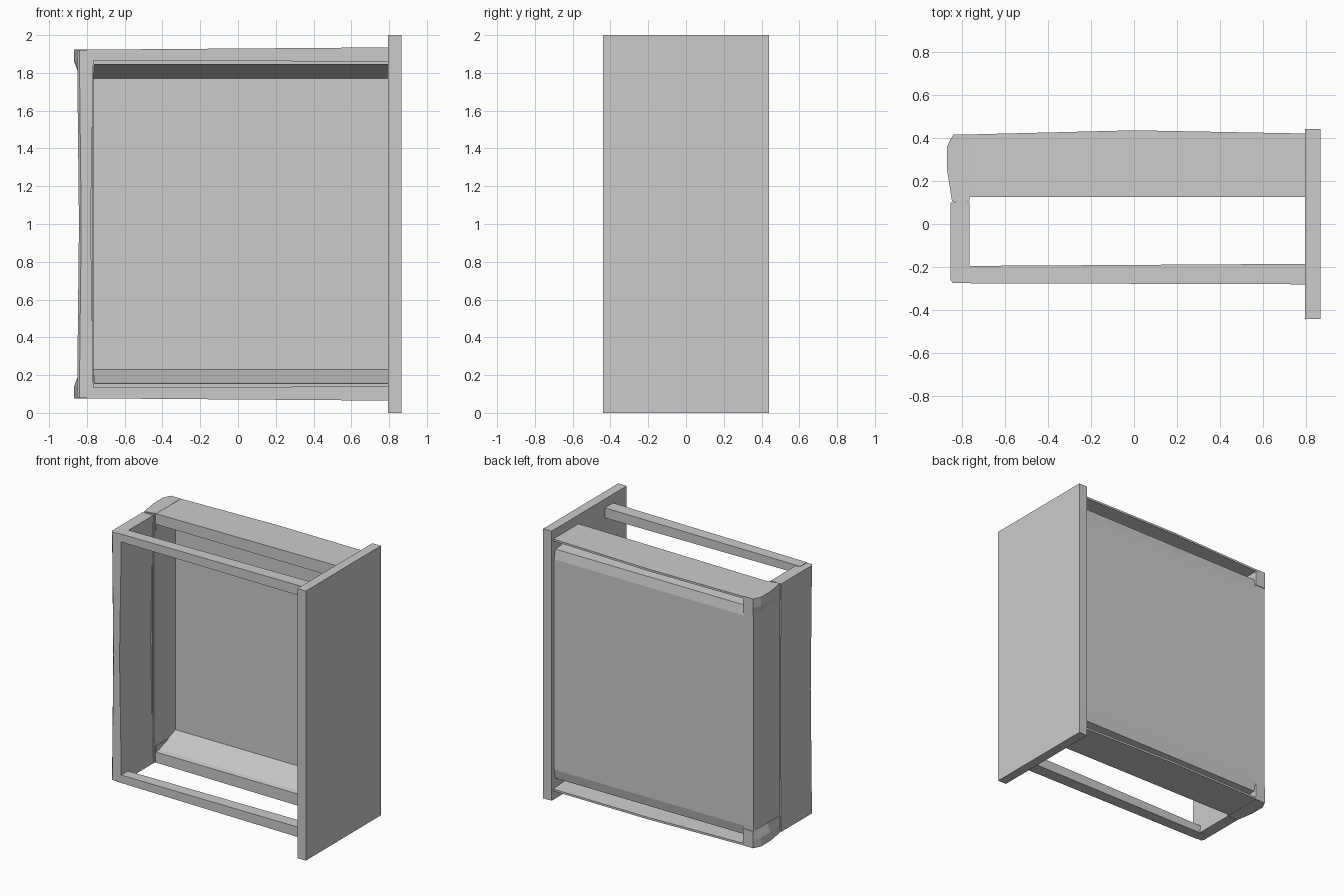
import bpy, bmesh

if "Cube" in bpy.data.objects:
    bpy.data.objects.remove(bpy.data.objects["Cube"])


def loft(name, sections):
    """Closed solid through a list of matching 3D point loops."""
    bm = bmesh.new()
    rings = [[bm.verts.new(p) for p in s] for s in sections]
    n = len(rings[0])
    for a, b in zip(rings, rings[1:]):
        for i in range(n):
            j = (i + 1) % n
            bm.faces.new((a[i], a[j], b[j], b[i]))
    bm.faces.new(rings[0])
    bm.faces.new(rings[-1])
    bmesh.ops.recalc_face_normals(bm, faces=bm.faces)
    me = bpy.data.meshes.new(name)
    bm.to_mesh(me)
    bm.free()
    ob = bpy.data.objects.new(name, me)
    bpy.context.collection.objects.link(ob)
    return ob


def box(name, x, y, z):
    def ring(h):
        return [(x[0], y[0], h), (x[1], y[0], h), (x[1], y[1], h), (x[0], y[1], h)]
    return loft(name, [ring(z[0]), ring(z[1])])


# Front panel of the drawer
box("front_panel", (0.795, 0.865), (-0.44, 0.44), (0, 2))


# Tray: floor plate and both channelled sides as one section, slightly bowed
def tray_section(x, z_out, y_back):
    half = [(0.36, 0.23), (0.16, 0.16), (0.125, 0.155), (0.125, z_out),
            (y_back, z_out), (y_back, z_out + 0.015), (0.2, 0.095),
            (0.2, 0.135), (0.395, 0.15), (0.41, 0.22)]
    other = [(y, 2 - z) for y, z in reversed(half)]
    return [(x, y, z) for y, z in half + other]


loft("drawer_tray", [tray_section(-0.80, 0.077, 0.415),
                     tray_section(0.0, 0.071, 0.435),
                     tray_section(0.80, 0.065, 0.42)])

# End wall in two layers with a narrow recessed seam
box("end_wall_lower", (-0.84, -0.765), (0.105, 0.41), (0.08, 1.92))
box("end_wall_seam", (-0.83, -0.77), (0.09, 0.115), (0.085, 1.915))


def wall_section(z, x_out, x_in):
    return [(x_out + 0.012, -0.275, z), (x_in, -0.275, z), (x_in, 0.10, z),
            (x_out, 0.10, z), (x_out, -0.26, z)]


loft("end_wall_upper", [wall_section(0.08, -0.852, -0.765),
                        wall_section(1.0, -0.842, -0.78),
                        wall_section(1.92, -0.852, -0.765)])


# Rails and rounded corner caps, mirrored between the two sides
def cap_section(z, x_out):
    return [(-0.76, 0.415, z), (-0.84, 0.415, z), (x_out, 0.36, z),
            (x_out, 0.25, z), (-0.845, 0.105, z), (-0.76, 0.125, z)]


for side, label in ((0, "bottom"), (1, "top")):
    def m(z):
        return 2 - z if side else z
    loft("side_rail_" + label, [
        [(-0.80, -0.275, m(0.077)), (-0.80, -0.195, m(0.077)),
         (-0.80, -0.195, m(0.135)), (-0.80, -0.275, m(0.135))],
        [(0.80, -0.28, m(0.065)), (0.80, -0.185, m(0.065)),
         (0.80, -0.185, m(0.14)), (0.80, -0.28, m(0.14))]])
    loft("corner_cap_" + label, [cap_section(m(0.075), -0.868),
                                 cap_section(m(0.14), -0.868),
                                 cap_section(m(0.20), -0.842)])
